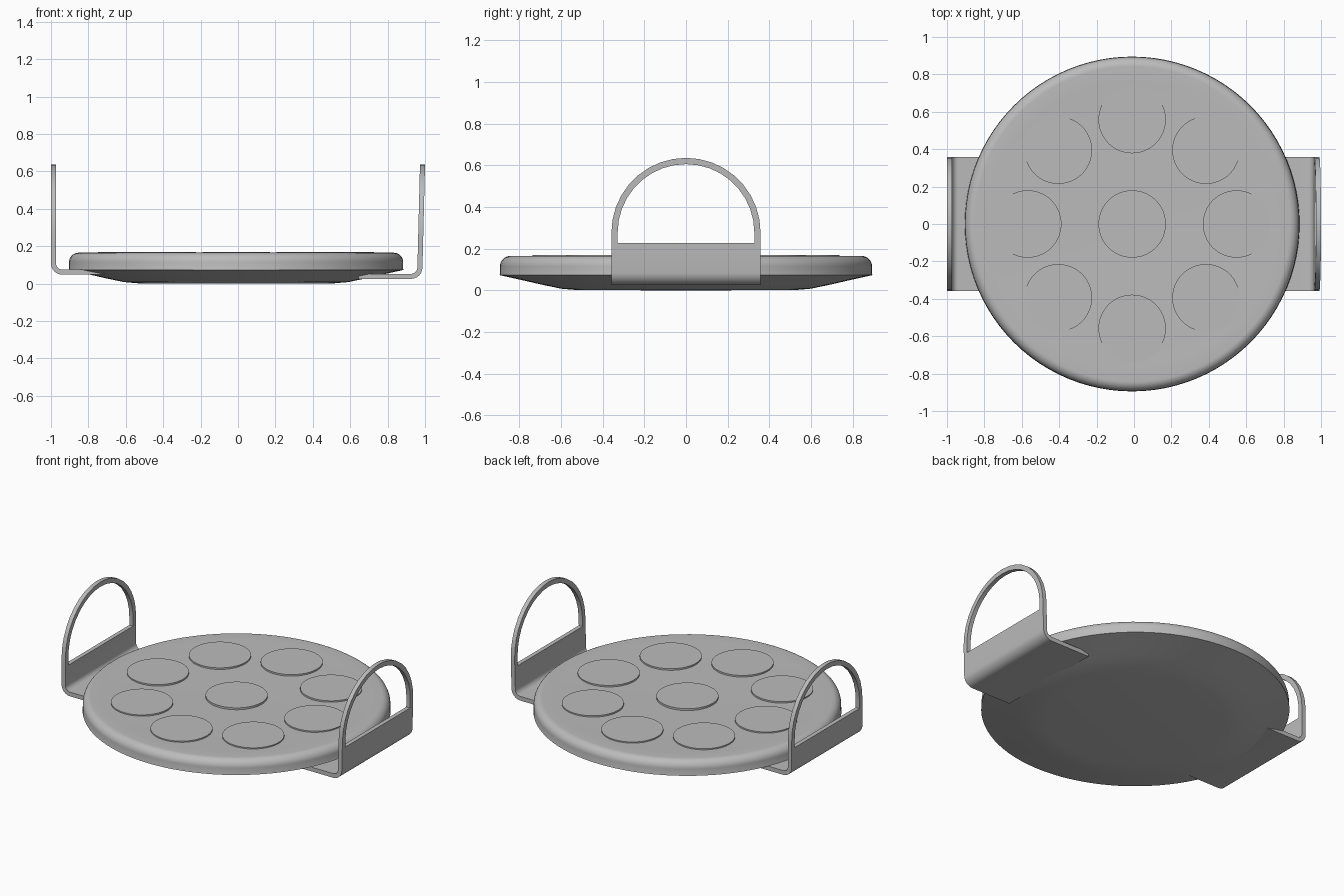
import bpy, bmesh, math
from math import cos, sin, pi

cube = bpy.data.objects.get("Cube")
if cube:
    bpy.data.objects.remove(cube, do_unlink=True)

grey = bpy.data.materials.new("plain grey")
grey.use_nodes = True
colour = (0.5, 0.5, 0.5, 1)
grey.diffuse_color = colour
grey.node_tree.nodes["Principled BSDF"].inputs["Base Color"].default_value = colour

CENTRE_X = -0.01


def finish(bm, name, smooth=True):
    bmesh.ops.remove_doubles(bm, verts=bm.verts, dist=1e-5)
    bmesh.ops.recalc_face_normals(bm, faces=bm.faces)
    mesh = bpy.data.meshes.new(name)
    bm.to_mesh(mesh)
    bm.free()
    mesh.materials.append(grey)
    obj = bpy.data.objects.new(name, mesh)
    bpy.context.collection.objects.link(obj)
    if smooth:
        bpy.ops.object.select_all(action='DESELECT')
        obj.select_set(True)
        bpy.context.view_layer.objects.active = obj
        bpy.ops.object.shade_smooth_by_angle(angle=math.radians(35))
    return obj


def lathe(name, profile, steps=96):
    bm = bmesh.new()
    verts = [bm.verts.new((r, 0, z)) for r, z in profile]
    edges = [bm.edges.new(pair) for pair in zip(verts, verts[1:])]
    bmesh.ops.spin(bm, geom=verts + edges, cent=(0, 0, 0), axis=(0, 0, 1),
                   angle=2 * pi, steps=steps, use_merge=True)
    obj = finish(bm, name)
    obj.location.x = CENTRE_X
    return obj


# Tray: shallow bowl underneath, rounded rim, flat top
rim = [(0.843 + 0.05 * cos(a), 0.115 + 0.05 * sin(a))
       for a in [i * pi / 16 for i in range(9)]]
lathe("tray", [(0, 0), (0.52, 0.001), (0.6, 0.008), (0.7, 0.029), (0.8, 0.052),
               (0.895, 0.073), (0.893, 0.08)] + rim + [(0.77, 0.163), (0, 0.156)])

# Raised round pads: one in the middle, eight around it
spots = [(0, 0)] + [(0.558 * cos(i * pi / 4), 0.558 * sin(i * pi / 4)) for i in range(8)]
for i, (x, y) in enumerate(spots):
    pad = lathe(f"pad_{i}", [(0, 0.13), (0.18, 0.13), (0.18, 0.17), (0, 0.17)], 64)
    pad.location = (CENTRE_X + x, y, 0)

HALF, THICK, SILL, SPRING = 0.358, 0.027, 0.227, 0.278


def prism(bm, loop, shift):
    face = bm.faces.new([bm.verts.new(p) for p in loop])
    new = bmesh.ops.extrude_face_region(bm, geom=[face])["geom"]
    bmesh.ops.translate(bm, vec=shift, verts=[v for v in new if isinstance(v, bmesh.types.BMVert)])


def handle(name, side, inner_x, floor_z, lean):
    # Bent bracket: floor strip, rounded corner and lower wall
    bm = bmesh.new()
    radius = 0.06
    cx, cz = 1 - radius, floor_z + radius
    turn = [-pi / 2 + i * pi / 12 for i in range(7)]
    outer = [(cx + radius * cos(a), cz + radius * sin(a)) for a in turn]
    inner_r = radius - THICK
    inner = [(cx + inner_r * cos(a), cz + inner_r * sin(a)) for a in reversed(turn)]
    loop = ([(inner_x, floor_z)] + outer + [(1, SILL), (1 - THICK, SILL)]
            + inner + [(inner_x, floor_z + THICK)])
    prism(bm, [(x, -HALF, z) for x, z in loop], (0, 2 * HALF, 0))

    # Thin arch above the lower wall
    def arch(r):
        pts = [(r * cos(i * pi / 18), SPRING + r * sin(i * pi / 18)) for i in range(19)]
        return [(r, SILL)] + pts + [(-r, SILL)]
    big, small = arch(HALF), arch(HALF - 0.03)
    loops = [[bm.verts.new((x, y, z)) for y, z in pts]
             for x, pts in ((1, big), (1, small), (1 - THICK, small), (1 - THICK, big))]
    for a, b in zip(loops, loops[1:] + loops[:1]):
        for i in range(len(big) - 1):
            bm.faces.new((a[i], a[i + 1], b[i + 1], b[i]))

    # Slight lean, then place on its side
    for v in bm.verts:
        v.co.x = side * (v.co.x - lean * (0.636 - v.co.z))
    finish(bm, name)


handle("right_handle", -1, 0.7, 0.048, 0.0)
handle("left_handle", 1, 0.66, 0.025, 0.025)
